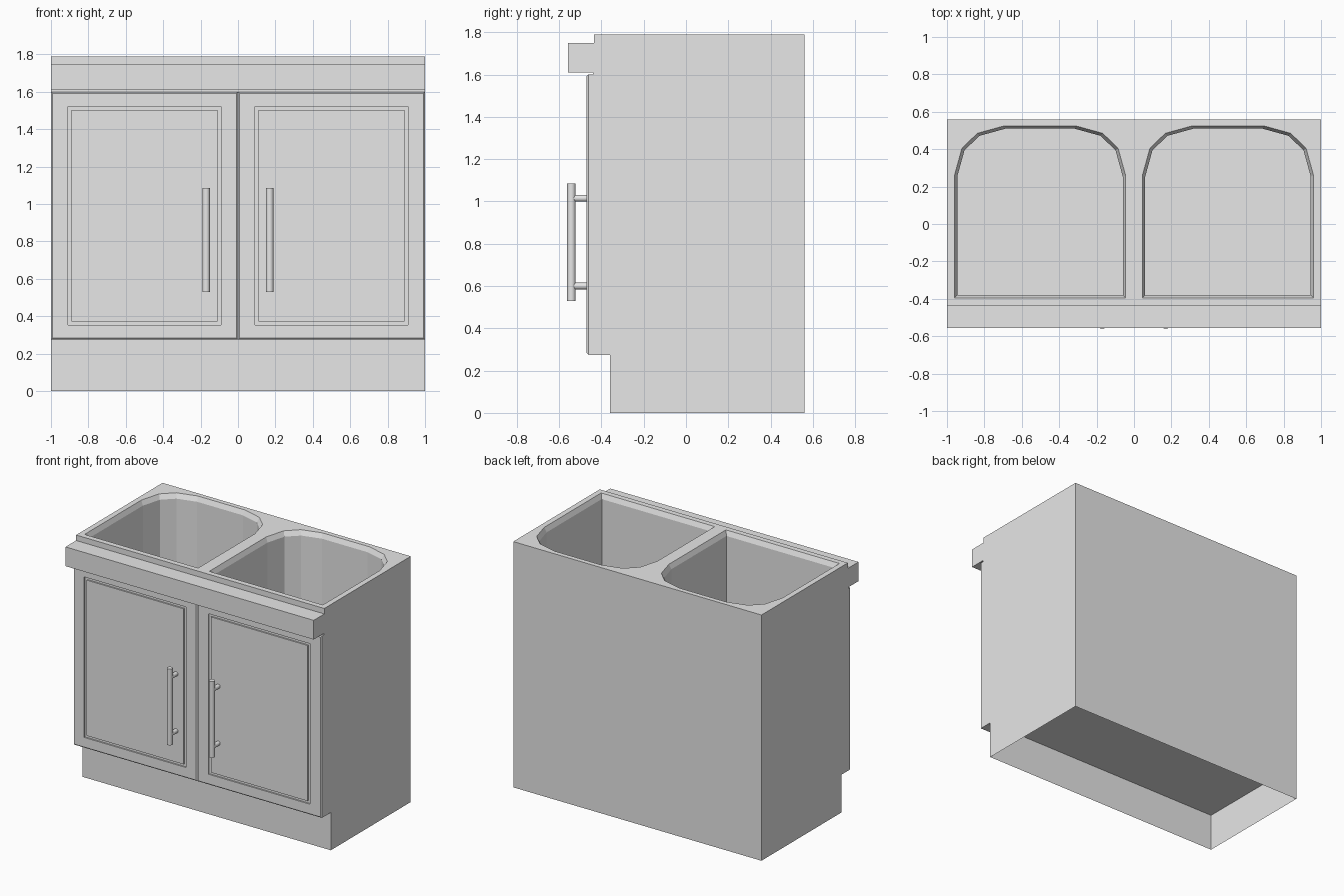
import bpy, bmesh
from mathutils import Vector

if "Cube" in bpy.data.objects:
    bpy.data.objects.remove(bpy.data.objects["Cube"])

grey = bpy.data.materials.new("plain grey")
grey.use_nodes = True
COLOUR = (0.8, 0.8, 0.8, 1)
grey.diffuse_color = COLOUR
grey.node_tree.nodes["Principled BSDF"].inputs["Base Color"].default_value = COLOUR

TOP, BACK, TOE, BASE = 1.79, 0.56, -0.36, 0.275
FACE = -0.44


def finish(bm, name, recalc=True):
    bmesh.ops.remove_doubles(bm, verts=bm.verts, dist=0.0005)
    if recalc:
        bmesh.ops.recalc_face_normals(bm, faces=bm.faces)
    mesh = bpy.data.meshes.new(name)
    bm.to_mesh(mesh)
    bm.free()
    mesh.materials.append(grey)
    obj = bpy.data.objects.new(name, mesh)
    bpy.context.collection.objects.link(obj)
    return obj


def loft(bm, rings, cap_start=False, cap_end=True):
    """Skin a list of equal-length point rings; return the vertex rings."""
    loops = [[bm.verts.new(p) for p in ring] for ring in rings]
    for a, b in zip(loops, loops[1:]):
        for i in range(len(a)):
            j = (i + 1) % len(a)
            bm.faces.new((a[i], a[j], b[j], b[i]))
    if cap_start:
        bm.faces.new(loops[0])
    if cap_end:
        bm.faces.new(loops[-1])
    return loops


def basin_outline(side, inset, z):
    """Basin plan: square front corners, faceted round back corners."""
    half = [(0.4575, -0.395), (0.4575, 0.26), (0.4175, 0.405),
            (0.335, 0.485), (0.19, 0.525)]
    cy = 0.065
    sx, sy = 1 - inset / 0.4575, 1 - inset / 0.46
    pts = half + [(-x, y) for x, y in reversed(half)]
    return [(side * 0.5025 + x * sx, cy + (y - cy) * sy, z) for x, y in pts]


# Cabinet shell: side profile swept across x, with an open underside
bm = bmesh.new()
profile = [(TOE, 0), (TOE, BASE), (FACE, BASE), (FACE, 1.61), (-0.557, 1.61),
           (-0.557, 1.75), (-0.435, 1.75), (-0.435, TOP), (BACK, TOP), (BACK, 0)]
ends = [[bm.verts.new((x, y, z)) for y, z in profile] for x in (-1, 1)]
top_index = 7
for i in range(len(profile) - 1):
    if i != top_index:
        bm.faces.new((ends[0][i], ends[0][i + 1], ends[1][i + 1], ends[1][i]))
for end in ends:
    bm.faces.new(end)

# Two basins: sloped rim, straight walls, flat floor
rim_edges = []
for side in (-1, 1):
    rings = [basin_outline(side, 0, TOP), basin_outline(side, 0.015, TOP - 0.035),
             basin_outline(side, 0.015, 1.27)]
    rim = loft(bm, rings)[0]
    rim_edges += [bm.edges.get((rim[i - 1], rim[i])) for i in range(len(rim))]

# Worktop filled around the basin openings
corners = [ends[0][7], ends[0][8], ends[1][8], ends[1][7]]
for i in range(4):
    pair = (corners[i - 1], corners[i])
    rim_edges.append(bm.edges.get(pair) or bm.edges.new(pair))
bmesh.ops.triangle_fill(bm, edges=rim_edges, use_beauty=True, normal=Vector((0, 0, 1)))
finish(bm, "cabinet_body")

# Raised cabinet floor, seen from underneath
bm = bmesh.new()
bm.faces.new([bm.verts.new((x, y, BASE)) for x, y in
              ((-1, TOE), (-1, BACK), (1, BACK), (1, TOE))])
finish(bm, "cabinet_floor", recalc=False)


def door_ring(side, ix, iz, y):
    x0, x1, z0, z1 = ix, 1 - ix, BASE + iz, 1.6 - iz
    return [(side * x, y, z) for x, z in ((x0, z0), (x1, z0), (x1, z1), (x0, z1))]


def rod(bm, start, end, radius, sides=16):
    a, b = Vector(start), Vector(end)
    turn = (b - a).to_track_quat('Z', 'Y').to_matrix().to_4x4()
    turn.translation = (a + b) / 2
    bmesh.ops.create_cone(bm, cap_ends=True, segments=sides, radius1=radius,
                          radius2=radius, depth=(b - a).length, matrix=turn)


for side, label in ((-1, "right"), (1, "left")):
    # Door with bevelled edge and a grooved panel line
    bm = bmesh.new()
    front, groove = -0.47, -0.46
    loft(bm, [door_ring(side, *r) for r in (
        (0, 0, FACE), (0, 0, front + 0.008), (0.008, 0.008, front),
        (0.09, 0.078, front), (0.09, 0.078, groove),
        (0.11, 0.096, groove), (0.11, 0.096, front))], cap_start=True)
    finish(bm, label + "_door")

    # Bar handle on two posts
    bm = bmesh.new()
    x, y = side * 0.17, -0.542
    rod(bm, (x, y, 0.53), (x, y, 1.085), 0.02)
    for z in (0.6, 1.015):
        rod(bm, (x, y, z), (x, front + 0.005, z), 0.016)
    handle = finish(bm, label + "_handle")
    bpy.ops.object.select_all(action='DESELECT')
    handle.select_set(True)
    bpy.context.view_layer.objects.active = handle
    bpy.ops.object.shade_smooth_by_angle()
